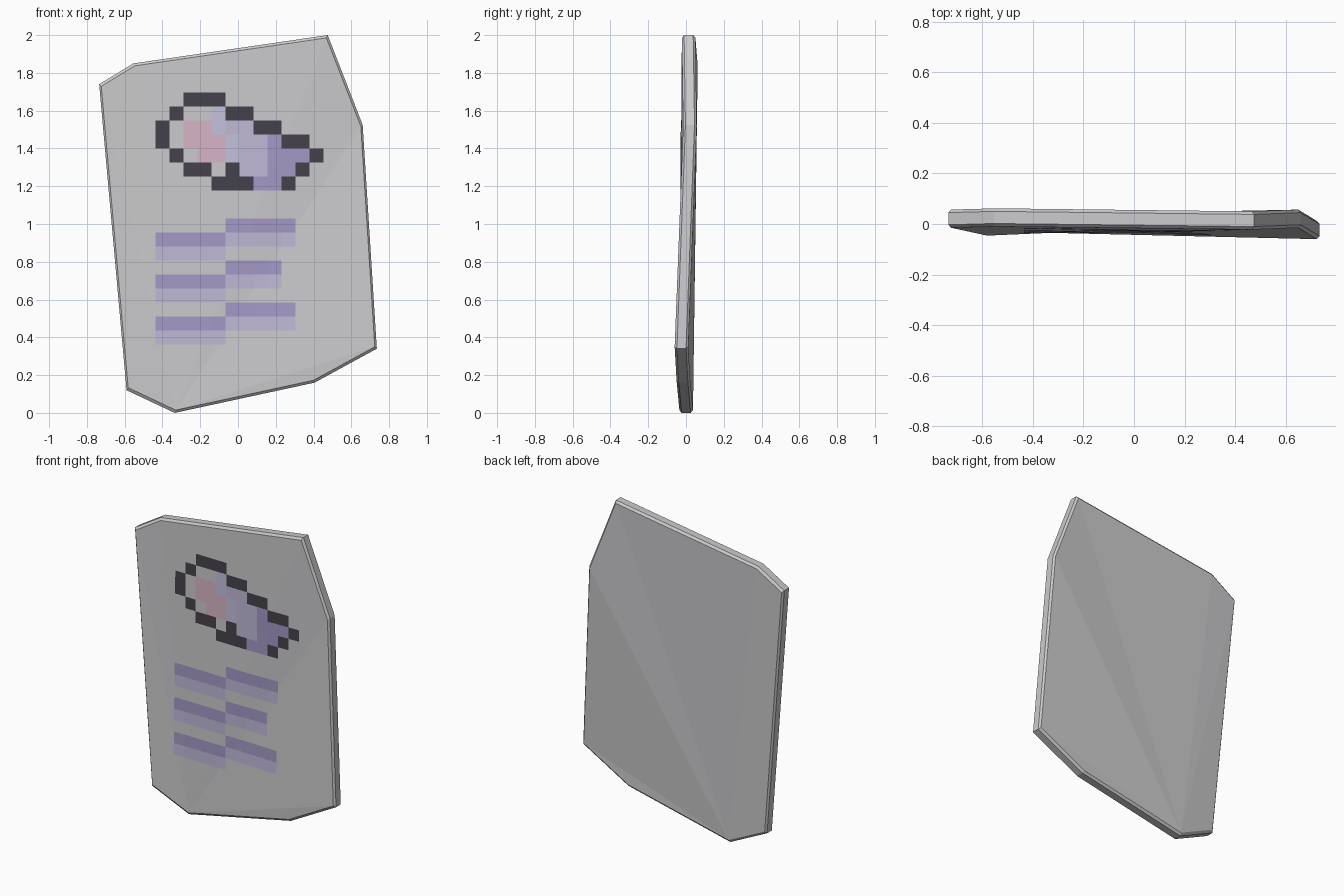
import bpy, bmesh
from mathutils import Vector
from mathutils.bvhtree import BVHTree

if "Cube" in bpy.data.objects:
    bpy.data.objects.remove(bpy.data.objects["Cube"])


def srgb(r, g, b):
    def lin(c):
        c /= 255
        return c / 12.92 if c < 0.04045 else ((c + 0.055) / 1.055) ** 2.4
    return (lin(r), lin(g), lin(b), 1)


def material(name, *rgb):
    m = bpy.data.materials.new(name)
    m.diffuse_color = srgb(*rgb)
    m.use_nodes = True
    m.node_tree.nodes["Principled BSDF"].inputs["Base Color"].default_value = m.diffuse_color
    return m


stone = material("light grey", 202, 202, 204)
inks = {
    "#": material("charcoal", 70, 65, 75),
    "k": material("dusty pink", 214, 180, 196),
    "a": material("pale lavender", 194, 193, 220),
    "l": material("lavender", 191, 184, 214),
    "p": material("purple", 164, 153, 198),
}


def add_object(name, bm, mats):
    me = bpy.data.meshes.new(name)
    bm.to_mesh(me)
    for m in mats:
        me.materials.append(m)
    ob = bpy.data.objects.new(name, me)
    bpy.context.collection.objects.link(ob)
    return ob


# Slab: slightly warped irregular outline (x, z, front y), first point is the fan hub
outline = [(-0.335, 0.0, -0.035), (0.405, 0.16, -0.05), (0.735, 0.34, -0.06),
           (0.66, 1.525, -0.015), (0.475, 2.0, -0.022), (-0.555, 1.85, -0.01),
           (-0.735, 1.74, -0.015), (-0.59, 0.12, -0.046)]
THICK, CHAMFER = 0.072, 0.012
bm = bmesh.new()
rings = []
for depth, scale in ((0, 0.985), (CHAMFER, 1), (THICK - CHAMFER, 1), (THICK, 0.985)):
    rings.append([bm.verts.new((x * scale, y + depth, 1 + (z - 1) * scale))
                  for x, z, y in outline])
n = len(outline)
for a, b in zip(rings, rings[1:]):
    for i in range(n):
        j = (i + 1) % n
        bm.faces.new((a[i], a[j], b[j], b[i]))
for cap in (rings[0], rings[-1]):
    for i in range(1, n - 1):
        bm.faces.new((cap[0], cap[i], cap[i + 1]))
bmesh.ops.recalc_face_normals(bm, faces=bm.faces)
surface = BVHTree.FromBMesh(bm)
add_object("slab", bm, [stone])
bm.free()


# Painted cells: thin squares laid on the warped front face
CELL, LEFT, TOP = 0.074, -0.436, 1.695


def on_front(col, row):
    x, z = LEFT + col * CELL, TOP - row * CELL
    hit = surface.ray_cast(Vector((x, -1, z)), Vector((0, 1, 0)))[0]
    return (x, hit.y - 0.003, z)


def paint(name, rows, first_row):
    bm = bmesh.new()
    keys = list(inks)
    for r, line in enumerate(rows, first_row):
        for c, ch in enumerate(line):
            if ch in inks:
                f = bm.faces.new([bm.verts.new(on_front(*p)) for p in
                                  ((c, r + 1), (c + 1, r + 1), (c + 1, r), (c, r))])
                f.material_index = keys.index(ch)
    bmesh.ops.remove_doubles(bm, verts=bm.verts, dist=0.0005)
    add_object(name, bm, inks.values())
    bm.free()


paint("pixel_picture", ["..###.......",
                        ".#..a##.....",
                        "#.kkall##...",
                        "#.kkkallp##.",
                        ".#.kkallppp#",
                        "..##.#llpp#.",
                        "....###pp#.."], 0)

# Stripe pairs: dark band over light band, right column one row higher
for k, width in enumerate((5, 4, 5)):
    paint(f"stripes_{k + 1}", ["....." + "p" * width,
                               "ppppp" + "l" * width,
                               "lllll"], 9 + 3 * k)
